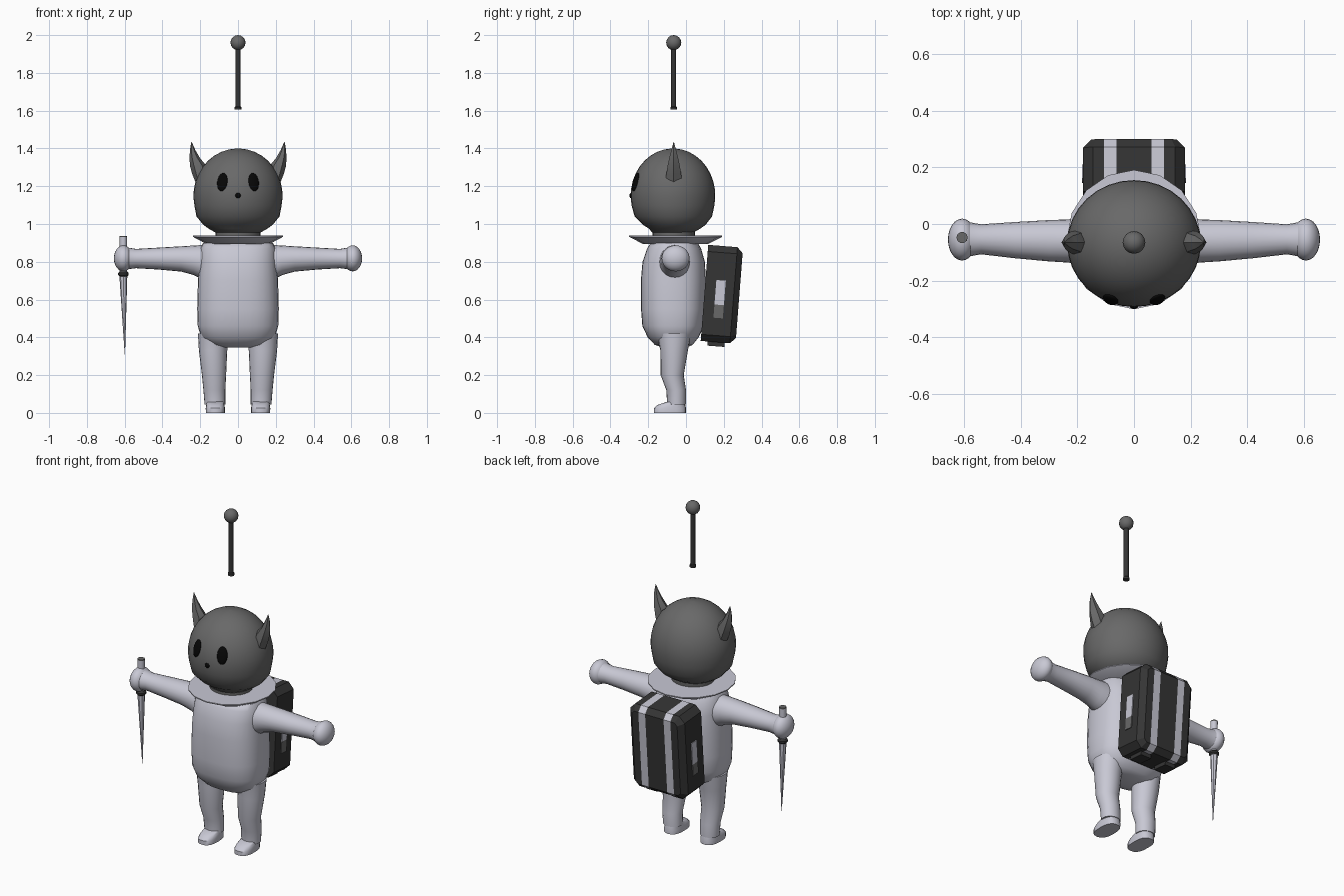
import bpy, bmesh, math
from mathutils import Matrix, Vector

cube = bpy.data.objects.get("Cube")
if cube:
    bpy.data.objects.remove(cube, do_unlink=True)


def material(name, r, g, b):
    m = bpy.data.materials.new(name)
    m.use_nodes = True
    m.diffuse_color = (r, g, b, 1)
    m.node_tree.nodes["Principled BSDF"].inputs["Base Color"].default_value = (r, g, b, 1)
    return m


PALE = material("pale grey", 0.58, 0.58, 0.66)
GREY = material("mid grey", 0.14, 0.14, 0.14)
DARK = material("charcoal", 0.035, 0.035, 0.035)
BLACK = material("black", 0.002, 0.002, 0.002)
CY = -0.065  # depth of the body's middle


def finish(name, bm, mats, angle=40):
    bmesh.ops.recalc_face_normals(bm, faces=bm.faces)
    me = bpy.data.meshes.new(name)
    bm.to_mesh(me)
    bm.free()
    for m in mats:
        me.materials.append(m)
    ob = bpy.data.objects.new(name, me)
    bpy.context.collection.objects.link(ob)
    if angle:
        bpy.ops.object.select_all(action="DESELECT")
        ob.select_set(True)
        bpy.context.view_layer.objects.active = ob
        bpy.ops.object.shade_smooth_by_angle(angle=math.radians(angle))
    return ob


def loft(name, rings, mat, n=24, axis="z", power=2.0, angle=40):
    """Rings are (height, centre a, centre b, radius a, radius b)."""
    bm = bmesh.new()
    loops = []
    for t, a, b, ra, rb in rings:
        loop = []
        for i in range(n):
            ang = math.tau * i / n
            c, s = math.cos(ang), math.sin(ang)
            u = a + ra * math.copysign(abs(c) ** (2 / power), c)
            v = b + rb * math.copysign(abs(s) ** (2 / power), s)
            loop.append(bm.verts.new((u, v, t) if axis == "z" else (t, u, v)))
        loops.append(loop)
    for lo, hi in zip(loops, loops[1:]):
        for i in range(n):
            j = (i + 1) % n
            bm.faces.new((lo[i], lo[j], hi[j], hi[i]))
    bm.faces.new(loops[0])
    bm.faces.new(loops[-1])
    return finish(name, bm, [mat], angle)


def ball(name, loc, radii, mat, turn=Matrix(), seg=24):
    bm = bmesh.new()
    bmesh.ops.create_uvsphere(bm, u_segments=seg, v_segments=seg // 2, radius=1)
    bm.transform(Matrix.Translation(loc) @ turn @ Matrix.Diagonal((*radii, 1)))
    return finish(name, bm, [mat], 60)


def box(name, loc, size, mat, frame):
    bm = bmesh.new()
    bmesh.ops.create_cube(bm, size=1)
    bm.transform(frame @ Matrix.Translation(loc) @ Matrix.Diagonal((*size, 1)))
    return finish(name, bm, [mat], 0)


# Torso
loft("torso", [
    (0.345, 0, -0.06, 0.08, 0.06), (0.36, 0, -0.065, 0.15, 0.10),
    (0.40, 0, -0.068, 0.195, 0.135), (0.46, 0, -0.068, 0.213, 0.163),
    (0.55, 0, -0.068, 0.216, 0.17), (0.70, 0, -0.067, 0.212, 0.172),
    (0.80, 0, -0.065, 0.205, 0.165), (0.87, 0, -0.063, 0.20, 0.143),
    (0.90, 0, -0.062, 0.185, 0.125)], PALE, 32, power=2.5, angle=60)

# Neck, flared collar and head
loft("neck", [(0.90, 0, CY, 0.12, 0.11), (0.98, 0, CY, 0.12, 0.115)], GREY)
loft("collar", [(0.893, 0, -0.055, 0.165, 0.17), (0.932, 0, -0.055, 0.238, 0.246),
                (0.938, 0, -0.055, 0.238, 0.246)], PALE, 16, angle=30)
head_rings = [(0.955, 0, -0.07, 0.12, 0.11), (0.975, 0, -0.06, 0.155, 0.135),
              (0.995, 0, -0.062, 0.183, 0.165), (1.04, 0, -0.067, 0.22, 0.205)]
for k in range(11):  # rounded dome
    a = math.radians(-12 + k * 10)
    head_rings.append((1.15 + 0.25 * math.sin(a), 0, -0.069,
                       0.236 * math.cos(a), 0.224 * math.cos(a)))
head_rings.append((1.40, 0, -0.069, 0.004, 0.004))
loft("head", head_rings, GREY, 32, angle=60)
ball("nose", (0, -0.288, 1.15), (0.016, 0.012, 0.015), BLACK, seg=12)

for side, label in ((1, "left"), (-1, "right")):
    # Pointed curved ear
    loft(label + "_ear", [
        (1.21, side * 0.185, CY, 0.035, 0.05), (1.26, side * 0.198, CY, 0.043, 0.046),
        (1.31, side * 0.212, CY, 0.043, 0.037), (1.35, side * 0.229, CY, 0.027, 0.027),
        (1.39, side * 0.240, CY, 0.015, 0.015), (1.435, side * 0.246, CY, 0.001, 0.001)],
        GREY, 6, angle=35)
    # Eye lying on the face
    out = Vector((side * 0.083, -0.20, 0.06))
    ball(label + "_eye", (side * 0.083, -0.267, 1.222), (0.029, 0.05, 0.012), BLACK,
         out.to_track_quat("Z", "Y").to_matrix().to_4x4())
    # Arm and rounded hand
    loft(label + "_arm", [
        (side * 0.10, -0.06, 0.795, 0.08, 0.09), (side * 0.20, -0.06, 0.80, 0.08, 0.088),
        (side * 0.235, -0.06, 0.808, 0.076, 0.078), (side * 0.30, -0.059, 0.815, 0.073, 0.067),
        (side * 0.42, -0.057, 0.817, 0.064, 0.058), (side * 0.54, -0.054, 0.817, 0.053, 0.051),
        (side * 0.58, -0.054, 0.818, 0.06, 0.057)], PALE, 20, "x", angle=60)
    ball(label + "_hand", (side * 0.607, -0.055, 0.818), (0.05, 0.074, 0.069), PALE)
    # Leg and shoe
    loft(label + "_leg", [
        (0.045, side * 0.122, -0.05, 0.055, 0.05), (0.12, side * 0.125, -0.052, 0.058, 0.052),
        (0.20, side * 0.127, -0.073, 0.064, 0.061), (0.33, side * 0.132, -0.063, 0.075, 0.073),
        (0.42, side * 0.132, -0.063, 0.08, 0.09)], PALE, 20, angle=60)
    loft(label + "_shoe", [
        (0, side * 0.12, -0.085, 0.05, 0.085), (0.025, side * 0.12, -0.085, 0.051, 0.085),
        (0.042, side * 0.12, -0.078, 0.048, 0.074), (0.06, side * 0.12, -0.052, 0.046, 0.045)],
        PALE, 20, power=2.6)

# Chamfered backpack with two stripes, leaning back
W, D, H = 0.36, 0.185, 0.51
frame = Matrix.Translation((0, 0.19, 0.628)) @ Matrix.Rotation(math.radians(-4.5), 4, "X")
bm = bmesh.new()
bmesh.ops.create_cube(bm, size=1)
bm.transform(Matrix.Diagonal((W, D, H, 1)))
edges = [e for e in bm.edges if abs((e.verts[0].co - e.verts[1].co).y) > 0.1]
bmesh.ops.bevel(bm, geom=edges, offset=0.035, segments=1, affect="EDGES")
edges = [e for e in bm.edges if all(v.co.y > D * 0.49 for v in e.verts)]
bmesh.ops.bevel(bm, geom=edges, offset=0.03, segments=1, affect="EDGES")
for x in (-0.106, -0.061, 0.061, 0.106):
    bmesh.ops.bisect_plane(bm, geom=bm.verts[:] + bm.edges[:] + bm.faces[:],
                           plane_co=(x, 0, 0), plane_no=(1, 0, 0))
for f in bm.faces:
    f.material_index = int(0.061 < abs(f.calc_center_median().x) < 0.106)
bm.transform(frame)
finish("backpack", bm, [DARK, PALE], 0)
for side, label in ((1, "left"), (-1, "right")):
    x = side * W / 2
    box(label + "_side_label", (x, -0.01, 0.008), (0.009, 0.05, 0.13), PALE, frame)
    box(label + "_side_patch", (x, -0.01, -0.092), (0.009, 0.05, 0.07), GREY, frame)
    box(label + "_pack_foot", (side * 0.085, -0.01, -0.262), (0.07, 0.09, 0.03), DARK, frame)

# Needle sword in the right hand
SX, SY = -0.607, -0.048
loft("sword_grip", [(0.74, SX, SY, 0.019, 0.019), (0.93, SX, SY, 0.02, 0.02)], PALE, 10)
loft("sword_pommel", [(0.93, SX, SY, 0.02, 0.02), (0.937, SX, SY, 0.02, 0.02)], GREY, 10)
loft("sword_guard", [(0.722, SX, SY, 0.02, 0.02), (0.73, SX, SY, 0.028, 0.028),
                     (0.74, SX, SY, 0.028, 0.028), (0.748, SX, SY, 0.02, 0.02)], DARK, 12)
loft("sword_blade", [(0.31, -0.599, SY, 0.001, 0.001), (0.725, SX, SY, 0.021, 0.021)], PALE, 8)

# Floating antenna
loft("antenna_rod", [(1.605, 0, CY, 0.018, 0.018), (1.618, 0, CY, 0.018, 0.018),
                     (1.622, 0, CY, 0.014, 0.014), (1.935, 0, CY, 0.014, 0.014)], DARK, 10)
ball("antenna_ball", (0, CY, 1.96), (0.04, 0.04, 0.04), GREY, seg=16)
